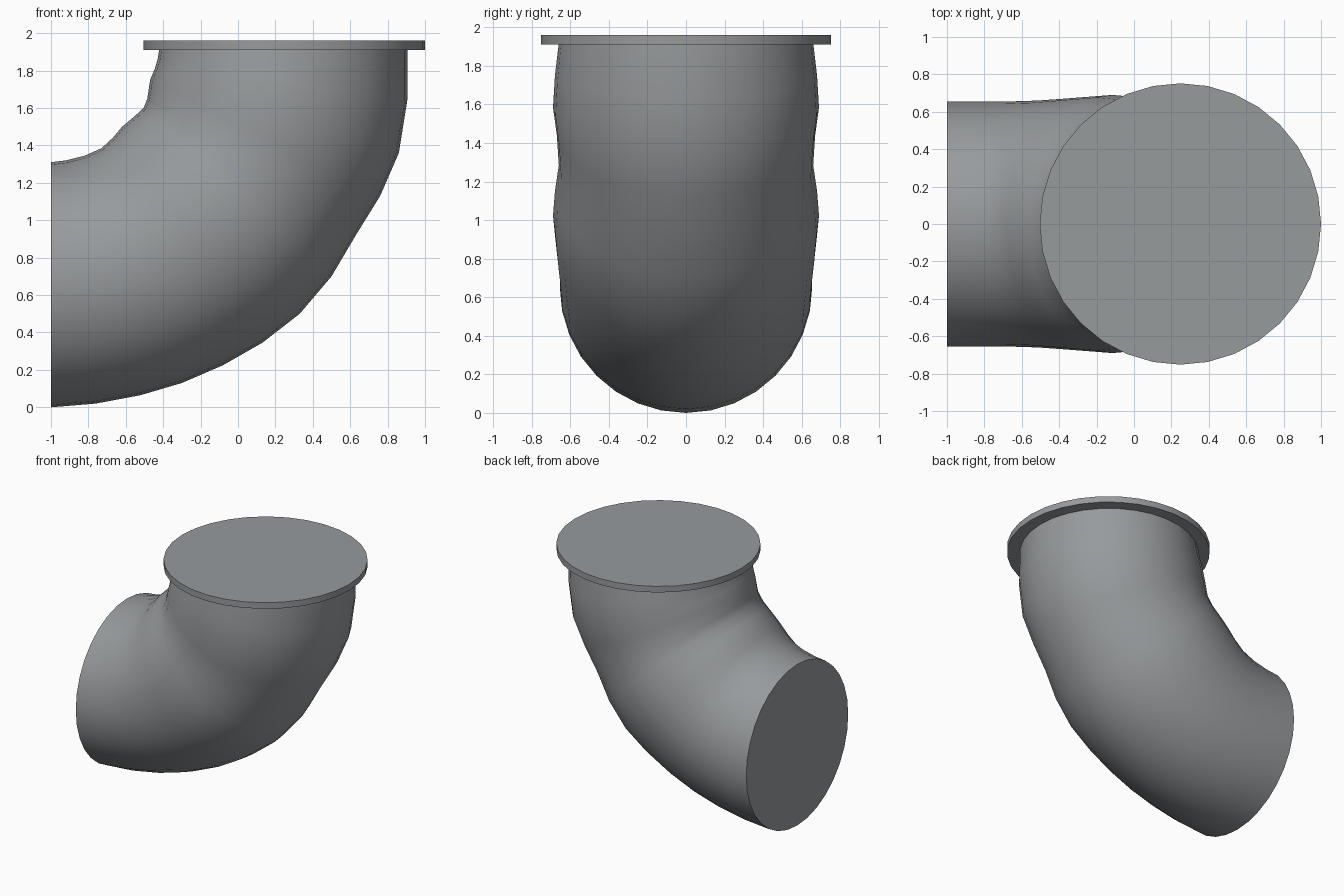
import bpy, bmesh, math
from mathutils import Vector

if "Cube" in bpy.data.objects:
    bpy.data.objects.remove(bpy.data.objects["Cube"])

grey = bpy.data.materials.new("pipe grey")
grey.diffuse_color = (0.31, 0.325, 0.335, 1)
grey.use_nodes = True
grey.node_tree.nodes["Principled BSDF"].inputs["Base Color"].default_value = grey.diffuse_color
SIDES = 32


def finish(bm, name, angle):
    bmesh.ops.recalc_face_normals(bm, faces=bm.faces)
    mesh = bpy.data.meshes.new(name)
    bm.to_mesh(mesh)
    bm.free()
    mesh.materials.append(grey)
    ob = bpy.data.objects.new(name, mesh)
    bpy.context.collection.objects.link(ob)
    bpy.ops.object.select_all(action='DESELECT')
    ob.select_set(True)
    bpy.context.view_layer.objects.active = ob
    bpy.ops.object.shade_smooth_by_angle(angle=math.radians(angle))
    return ob


def loft(rings, name, angle):
    """Skin a list of rings of points and cap both ends."""
    bm = bmesh.new()
    loops = [[bm.verts.new(p) for p in ring] for ring in rings]
    for a, b in zip(loops, loops[1:]):
        for i in range(SIDES):
            j = (i + 1) % SIDES
            bm.faces.new((a[i], a[j], b[j], b[i]))
    bm.faces.new(loops[0])
    bm.faces.new(loops[-1])
    return finish(bm, name, angle)


# Elbow pipe: outer bend, inner bend and half width of each section
outer = [(-1, 0), (-.76, .02), (-.52, .065), (-.3, .13), (-.08, .225), (.13, .345),
         (.33, .5), (.5, .7), (.63, .92), (.76, 1.13), (.86, 1.36), (.905, 1.64), (.905, 1.92)]
inner = [(-1, 1.31), (-.92, 1.32), (-.82, 1.345), (-.73, 1.385), (-.67, 1.44), (-.62, 1.5),
         (-.56, 1.55), (-.505, 1.6), (-.485, 1.65), (-.47, 1.75), (-.445, 1.81),
         (-.43, 1.86), (-.42, 1.92)]
widths = [.655, .655, .655, .66, .67, .68, .69, .68, .66, .67, .69, .68, .66]

rings = []
for (ox, oz), (ix, iz), w in zip(outer, inner, widths):
    o, n = Vector((ox, 0, oz)), Vector((ix, 0, iz))
    mid, half = (o + n) / 2, (o - n) / 2
    rings.append([mid + half * math.cos(t) + Vector((0, w * math.sin(t), 0))
                  for t in (2 * math.pi * k / SIDES for k in range(SIDES))])
loft(rings, "elbow_pipe", 50)

# Flat round flange on the upper mouth
flange = [[(.248 + .752 * math.cos(t), .752 * math.sin(t), z)
           for t in (2 * math.pi * k / SIDES for k in range(SIDES))]
          for z in (1.91, 1.96)]
loft(flange, "top_flange", 40)
